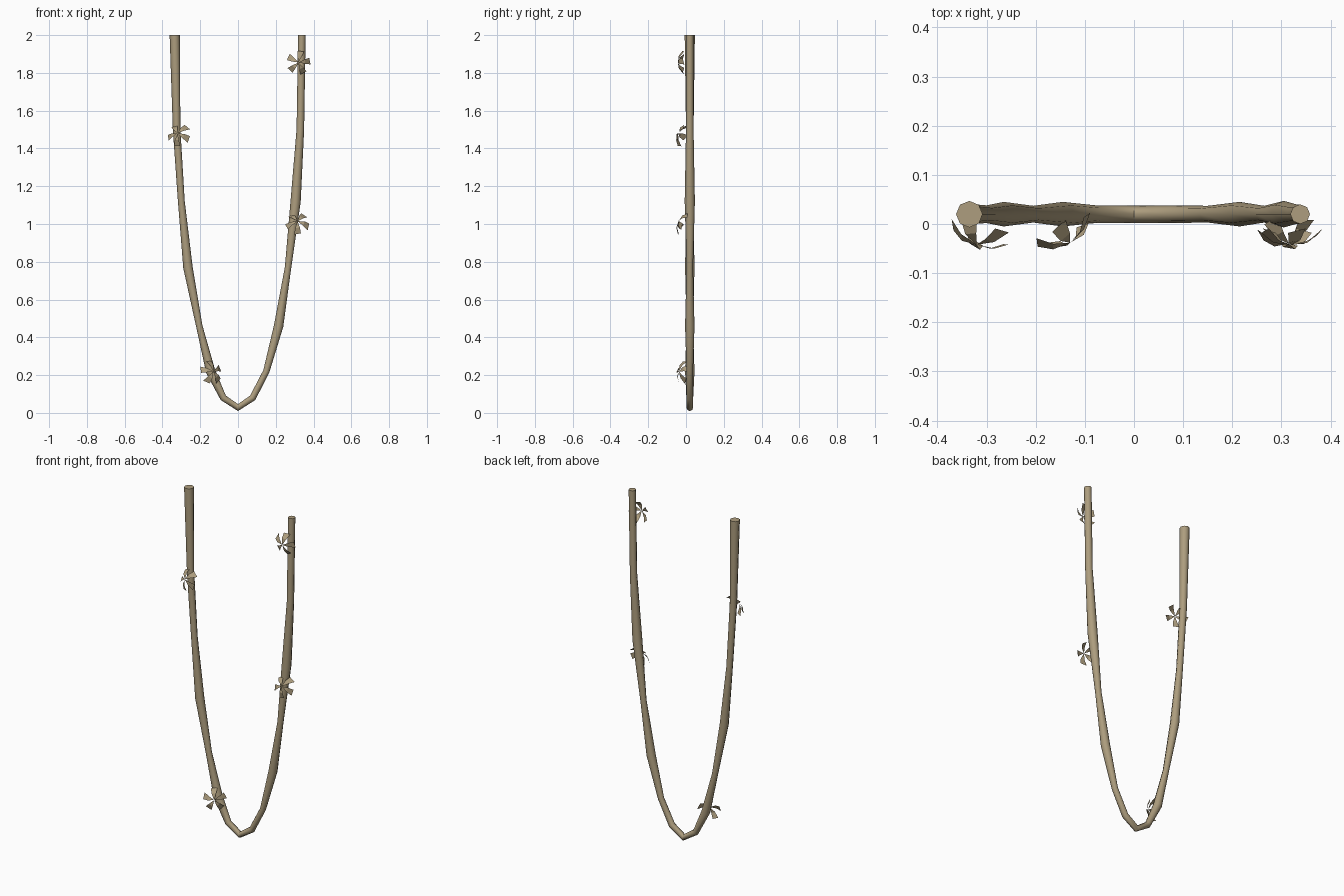
import bpy, bmesh, math
from mathutils import Vector, Matrix

if "Cube" in bpy.data.objects:
    bpy.data.objects.remove(bpy.data.objects["Cube"])

bark = bpy.data.materials.new("bark")
bark.diffuse_color = (0.42, 0.34, 0.21, 1)
bark.use_nodes = True
bark.node_tree.nodes["Principled BSDF"].inputs["Base Color"].default_value = bark.diffuse_color


def finish(bm, name):
    me = bpy.data.meshes.new(name)
    bm.to_mesh(me)
    bm.free()
    me.materials.append(bark)
    ob = bpy.data.objects.new(name, me)
    bpy.context.collection.objects.link(ob)
    return ob


# Hanging vine: x, z, radius along the loop
PATH = [(-0.335, 2.0, .027), (-0.325, 1.5, .020), (-0.300, 1.12, .018), (-0.265, 0.77, .025),
        (-0.205, 0.46, .017), (-0.145, 0.22, .025), (-0.078, 0.08, .018), (0, 0.028, .018),
        (0.078, 0.08, .018), (0.150, 0.22, .017), (0.215, 0.46, .025), (0.265, 0.77, .017),
        (0.305, 1.12, .027), (0.330, 1.5, .020), (0.338, 2.0, .020)]
SIDES = 8
pts = [Vector((x, 0.02, z)) for x, z, r in PATH]
bm = bmesh.new()
rings = []
for i, p in enumerate(pts):
    if i == 0:
        t = Vector((0, 0, -1))
    elif i == len(pts) - 1:
        t = Vector((0, 0, 1))
    else:
        t = ((pts[i + 1] - p).normalized() + (p - pts[i - 1]).normalized()).normalized()
    n = Vector((0, 1, 0)).cross(t)
    r = PATH[i][2]
    rings.append([bm.verts.new(p + r * (math.cos(a) * n + math.sin(a) * Vector((0, 1, 0))))
                  for a in (2 * math.pi * k / SIDES for k in range(SIDES))])
for a, b in zip(rings, rings[1:]):
    for k in range(SIDES):
        f = bm.faces.new((a[k], a[(k + 1) % SIDES], b[(k + 1) % SIDES], b[k]))
        f.smooth = True
bm.faces.new(rings[0])
bm.faces.new(rings[-1])
bmesh.ops.recalc_face_normals(bm, faces=bm.faces)
vine = finish(bm, "vine")
bpy.context.view_layer.objects.active = vine
vine.select_set(True)
bpy.ops.object.shade_smooth_by_angle(angle=math.radians(50))


# Five-bladed leaf whorl: blades droop back from a front apex
def whorl(name, apex, normal, start):
    bm = bmesh.new()
    for k in range(5):
        turn = Matrix.Rotation(math.radians(start + 72 * k), 4, 'Z')
        v = [bm.verts.new(turn @ Vector(c)) for c in
             ((0, 0, 0), (.035, -.012, -.010), (.035, .012, -.005),
              (.062, -.019, -.034), (.060, .017, -.025))]
        bm.faces.new((v[0], v[1], v[2]))
        bm.faces.new((v[1], v[3], v[4], v[2]))
    # local z becomes the facing direction, local y stays up
    z = Vector(normal).normalized()
    x = Vector((0, 0, 1)).cross(z).normalized()
    y = z.cross(x)
    m = Matrix((x, y, z)).transposed().to_4x4()
    bm.transform(Matrix.Translation(apex) @ m)
    finish(bm, name)


whorl("leaf_whorl_top_right", (0.32, -0.043, 1.855), (0, -1, 0), 80)
whorl("leaf_whorl_top_left", (-0.32, -0.042, 1.48), (-0.3, -0.9, 0.35), 50)
whorl("leaf_whorl_mid_right", (0.315, -0.040, 1.015), (0, -0.9, 0.45), 55)
whorl("leaf_whorl_low_left", (-0.130, -0.038, 0.22), (0.45, -0.85, 0.2), 95)
